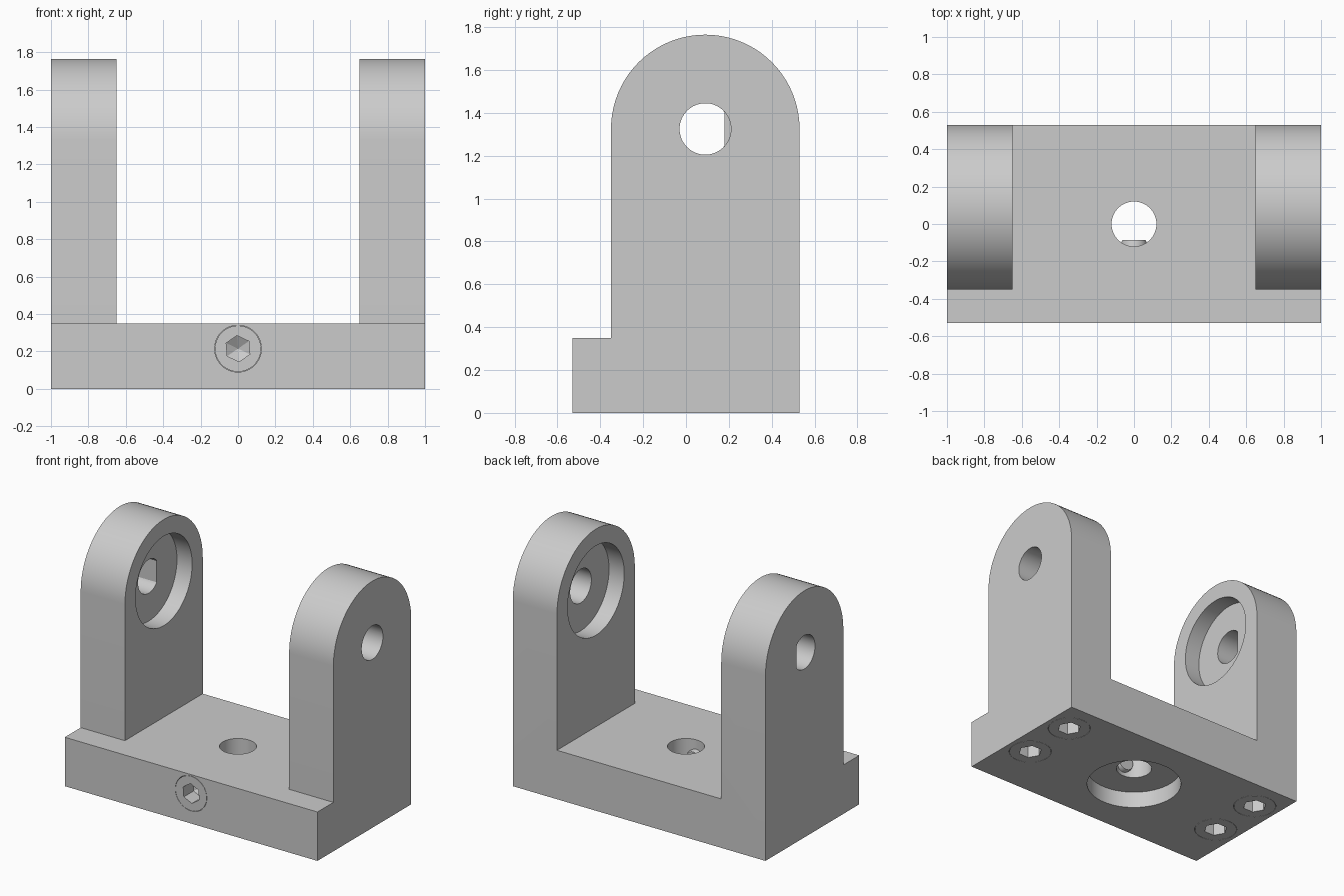
import bpy
import bmesh
import math

if "Cube" in bpy.data.objects:
    bpy.data.objects.remove(bpy.data.objects["Cube"], do_unlink=True)

# One plain grey for every part
grey = bpy.data.materials.new("light grey")
grey.use_nodes = True
colour = (0.6, 0.6, 0.6, 1)
grey.diffuse_color = colour
grey.node_tree.nodes["Principled BSDF"].inputs["Base Color"].default_value = colour

HALF_X, HALF_Y, BASE_Z = 1.0, 0.53, 0.35
INNER_X, EAR_Y, EAR_Z, EAR_R = 0.65, 0.09, 1.325, 0.44
HOLE_R, BORE_R, BORE_DEPTH = 0.12, 0.32, 0.12


def ring(radius, count=64, turn=0.0):
    return [(radius * math.cos(turn + 2 * math.pi * i / count),
             radius * math.sin(turn + 2 * math.pi * i / count)) for i in range(count)]


def loft(name, outline, axis, centre, stations):
    """Sweep an outline along an axis through (position, scale) stations."""
    place = {"x": lambda u, v, w: (w, u, v),
             "y": lambda u, v, w: (u, w, v),
             "z": lambda u, v, w: (u, v, w)}[axis]
    bm = bmesh.new()
    rows = [[bm.verts.new(place(centre[0] + u * s, centre[1] + v * s, w))
             for u, v in outline] for w, s in stations]
    n = len(outline)
    for a, b in zip(rows, rows[1:]):
        for i in range(n):
            j = (i + 1) % n
            bm.faces.new((a[i], a[j], b[j], b[i]))
    bm.faces.new(rows[0])
    bm.faces.new(rows[-1])
    bmesh.ops.recalc_face_normals(bm, faces=bm.faces)
    mesh = bpy.data.meshes.new(name)
    bm.to_mesh(mesh)
    bm.free()
    mesh.materials.append(grey)
    obj = bpy.data.objects.new(name, mesh)
    bpy.context.collection.objects.link(obj)
    return obj


def prism(name, outline, axis, centre, start, end):
    return loft(name, outline, axis, centre, [(start, 1), (end, 1)])


def select(obj):
    bpy.ops.object.select_all(action="DESELECT")
    obj.select_set(True)
    bpy.context.view_layer.objects.active = obj


def cut(obj, cutter):
    select(obj)
    mod = obj.modifiers.new("cut", "BOOLEAN")
    mod.operation = "DIFFERENCE"
    mod.solver = "EXACT"
    mod.object = cutter
    bpy.ops.object.modifier_apply(modifier=mod.name)
    bpy.data.objects.remove(cutter, do_unlink=True)


def smooth(obj):
    select(obj)
    bpy.ops.object.shade_smooth_by_angle(angle=math.radians(30))


# Bracket: side profile with a front ledge and round top, then the middle channel
arc = [(EAR_Y + EAR_R * math.cos(math.pi * i / 40),
        EAR_Z + EAR_R * math.sin(math.pi * i / 40)) for i in range(41)]
side = [(-HALF_Y, 0), (HALF_Y, 0)] + arc + [(EAR_Y - EAR_R, BASE_Z), (-HALF_Y, BASE_Z)]
bracket = prism("bracket", side, "x", (0, 0), -HALF_X, HALF_X)
channel = [(-1, BASE_Z), (1, BASE_Z), (1, 2), (-1, 2)]
cut(bracket, prism("channel_cutter", channel, "x", (0, 0), -INNER_X, INNER_X))

# Ear holes: round on the left, flat-sided on the right, recessed inside
flat_sided = [(min(u, 0.09), v) for u, v in ring(HOLE_R)]
for sign, outline in ((1, ring(HOLE_R)), (-1, flat_sided)):
    ear = (EAR_Y, EAR_Z)
    cut(bracket, prism("ear_hole_cutter", outline, "x", ear, sign * 0.5, sign * 1.1))
    cut(bracket, prism("ear_recess_cutter", ring(BORE_R), "x", ear,
                       sign * 0.5, sign * (INNER_X + BORE_DEPTH)))

# Base hole with a recess underneath
cut(bracket, prism("base_hole_cutter", ring(HOLE_R), "z", (0, 0), -0.1, 0.5))
cut(bracket, prism("base_recess_cutter", ring(BORE_R), "z", (0, 0), -0.1, BORE_DEPTH))

GAP = 0.002

# Front set screw, its tip reaching into the base hole
FRONT = (0, 0.215)
cut(bracket, prism("front_bore_cutter", ring(0.125), "y", FRONT, -0.6, -0.35))
set_screw = loft("front_set_screw", ring(0.125 - GAP), "y", FRONT,
                 [(-HALF_Y, 1), (-0.36, 1), (-0.352, 0.55), (-0.1, 0.55), (-0.085, 0.5)])
cut(set_screw, loft("socket_cutter", ring(0.07, 6, math.pi / 2 + 0.08), "y", FRONT,
                    [(-0.6, 1), (-0.42, 1), (-0.38, 0.02)]))
smooth(set_screw)

# Two screws under each ear
for side_name, x in (("left", 0.825), ("right", -0.825)):
    for end_name, y in (("front", EAR_Y - 0.207), ("back", EAR_Y + 0.207)):
        cut(bracket, prism("screw_bore_cutter", ring(0.144), "z", (x, y), -0.1, 0.3))
        screw = prism(f"{side_name}_{end_name}_screw", ring(0.144 - GAP), "z", (x, y), 0, 0.29)
        cut(screw, loft("socket_cutter", ring(0.08, 6), "z", (x, y),
                        [(-0.1, 1), (0.12, 1), (0.16, 0.02)]))
        smooth(screw)

smooth(bracket)
